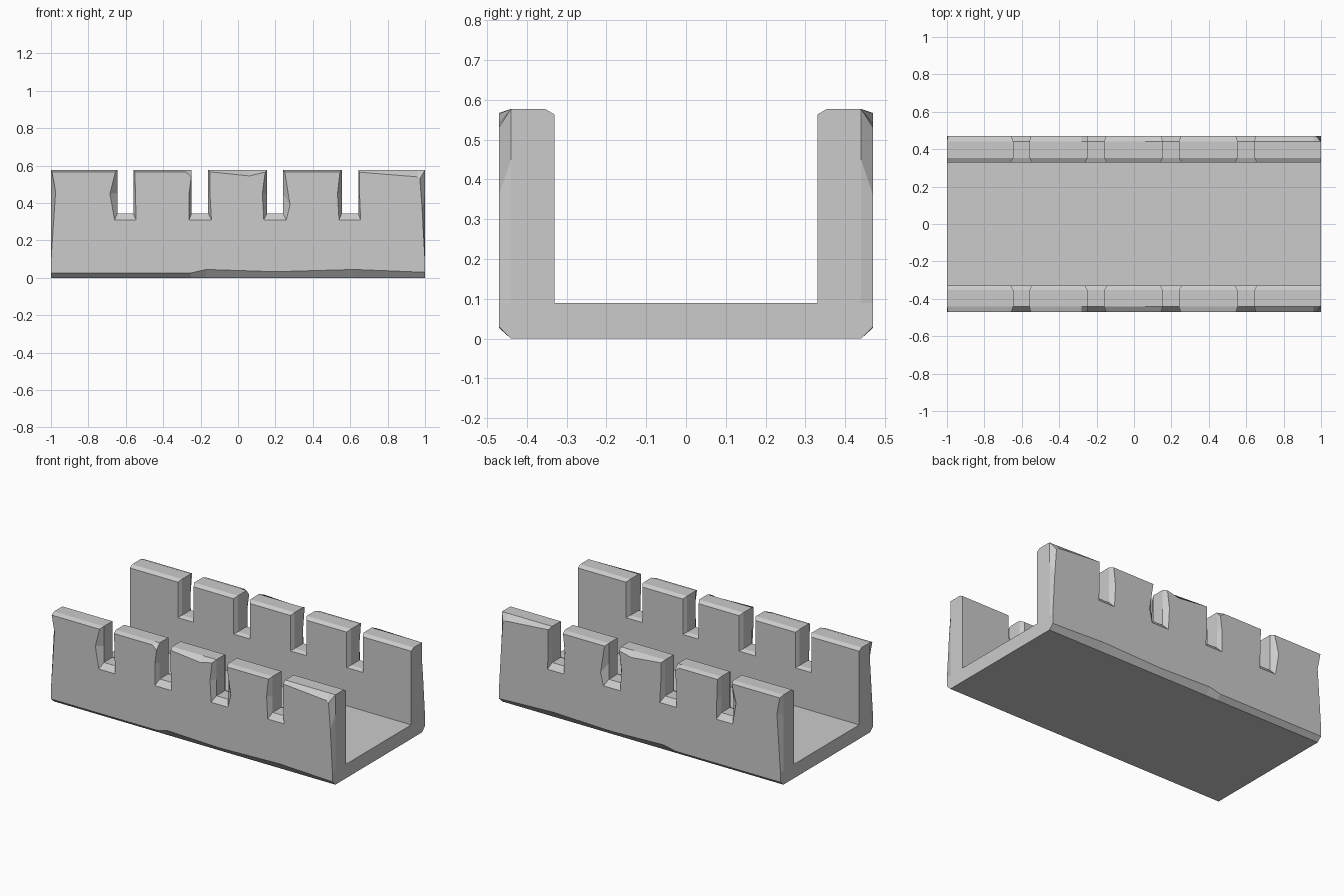
import bpy, bmesh

if "Cube" in bpy.data.objects:
    bpy.data.objects.remove(bpy.data.objects["Cube"])

TOP, SILL, FLOOR = 0.577, 0.345, 0.09

# Each merlon: left x, right x, then the chipped outer-face outline (x, z)
merlons = [
    (-1, -0.645, [(-1, .09), (-.975, .46), (-.995, .567), (-.8, .567), (-.655, .567), (-.685, .45), (-.66, .31)]),
    (-.56, -.248, [(-.545, .31), (-.548, .45), (-.552, .567), (-.28, .567), (-.25, .54), (-.262, .45), (-.262, .31)]),
    (-.16, .155, [(-.142, .31), (-.15, .45), (-.15, .567), (.06, .545), (.145, .565), (.13, .45), (.138, .31)]),
    (.24, .555, [(.258, .31), (.278, .39), (.25, .567), (.4, .567), (.545, .567), (.532, .45), (.54, .31)]),
    (.643, 1, [(.655, .31), (.65, .45), (.65, .565), (.96, .54), (.972, .53), (.985, .36), (1, .09)]),
]
# Chipped bottom edge, right to left
bottom = [(1, .03), (.62, .045), (.2, .033), (-.17, .045), (-.25, .027), (-1, .027)]

outer, core, inner = [], [], []
for a, b, pts in merlons:
    outer += pts
    mid = pts[3][0]
    za = FLOOR if a == -1 else SILL
    zb = FLOOR if b == 1 else SILL
    core += [(a, za), (a, .45), (a, TOP), (mid, TOP), (b, TOP), (b, .45), (b, zb)]
    # inner face outline is slightly inset around the notches and the top
    ia = a if a == -1 else a + .014
    ib = b if b == 1 else b - .014
    ja, jb = (za, zb)
    if a != -1:
        ja = .335
    if b != 1:
        jb = .335
    z = TOP - .014
    inner += [(ia, ja), (ia, .45), (ia, z), (mid, z), (ib, z), (ib, .45), (ib, jb)]
outer += bottom
flat = [(x, 0) for x, z in bottom]
core += flat
inner += flat

# Back half of the channel: stacked outlines bridged together
bm = bmesh.new()
layers = [(outer, .47), (core, .44), (core, .354), (inner, .33)]
loops = [[bm.verts.new((x, y, z)) for x, z in pts] for pts, y in layers]
n = len(outer)
for p, q in zip(loops, loops[1:]):
    for i in range(n):
        j = (i + 1) % n
        bm.faces.new((p[i], p[j], q[j], q[i]))
bm.faces.new(loops[0])
k = n - len(bottom)
wall = loops[-1]
bm.faces.new(wall[:k])

# Floor slab up to the centre line
tl, tr, br, bl = [bm.verts.new((x, 0, z)) for x, z in ((-1, FLOOR), (1, FLOOR), (1, 0), (-1, 0))]
bm.faces.new((wall[0], wall[k - 1], tr, tl))
bm.faces.new(wall[k:] + [bl, br])
bm.faces.new((wall[k - 1], wall[k], br, tr))
bm.faces.new((wall[n - 1], wall[0], tl, bl))
bmesh.ops.recalc_face_normals(bm, faces=bm.faces)
if max(bm.faces, key=lambda f: f.calc_center_median().y).normal.y < 0:
    bmesh.ops.reverse_faces(bm, faces=bm.faces)

mesh = bpy.data.meshes.new("battlement_walkway")
bm.to_mesh(mesh)
bm.free()
obj = bpy.data.objects.new("battlement_walkway", mesh)
bpy.context.collection.objects.link(obj)

# Mirror to the front wall
mod = obj.modifiers.new("mirror", 'MIRROR')
mod.use_axis = (False, True, False)
